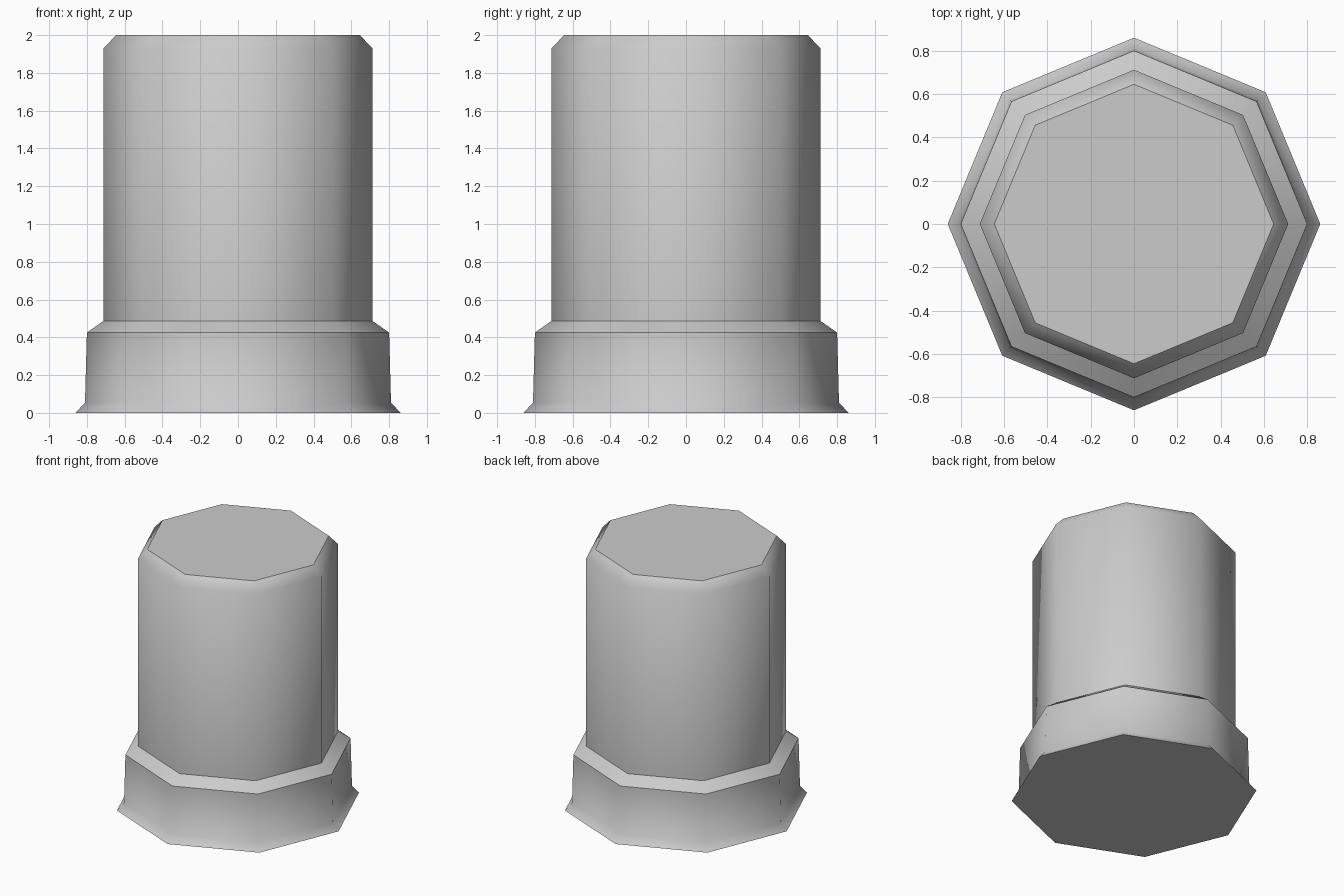
import bpy
import bmesh
import math

cube = bpy.data.objects.get("Cube")
if cube:
    bpy.data.objects.remove(cube, do_unlink=True)

SIDES = 8

# Plain grey material
grey = bpy.data.materials.new("light_grey")
grey.use_nodes = True
colour = (0.6, 0.6, 0.6, 1)
grey.diffuse_color = colour
grey.node_tree.nodes["Principled BSDF"].inputs["Base Color"].default_value = colour


def lathe(name, profile):
    """Closed octagonal solid from (radius, height) pairs, bottom to top."""
    bm = bmesh.new()
    rings = []
    for radius, z in profile:
        angles = [2 * math.pi * i / SIDES for i in range(SIDES)]
        rings.append([bm.verts.new((radius * math.cos(a), radius * math.sin(a), z)) for a in angles])
    for low, high in zip(rings, rings[1:]):
        for i in range(SIDES):
            j = (i + 1) % SIDES
            bm.faces.new((low[i], low[j], high[j], high[i]))
    bm.faces.new(rings[0][::-1])
    bm.faces.new(rings[-1])
    mesh = bpy.data.meshes.new(name)
    bm.to_mesh(mesh)
    bm.free()
    mesh.materials.append(grey)
    obj = bpy.data.objects.new(name, mesh)
    bpy.context.collection.objects.link(obj)
    # Smooth sides and chamfers, crisp caps and ledge
    bpy.ops.object.select_all(action="DESELECT")
    obj.select_set(True)
    bpy.context.view_layer.objects.active = obj
    bpy.ops.object.shade_smooth_by_angle(angle=math.radians(46))
    return obj


# Flared foot, collar, sloped ledge, straight shaft and chamfered top
lathe("octagonal_pillar", [
    (0.86, 0), (0.81, 0.055), (0.8, 0.425),
    (0.712, 0.487), (0.712, 1.93), (0.645, 2),
])
